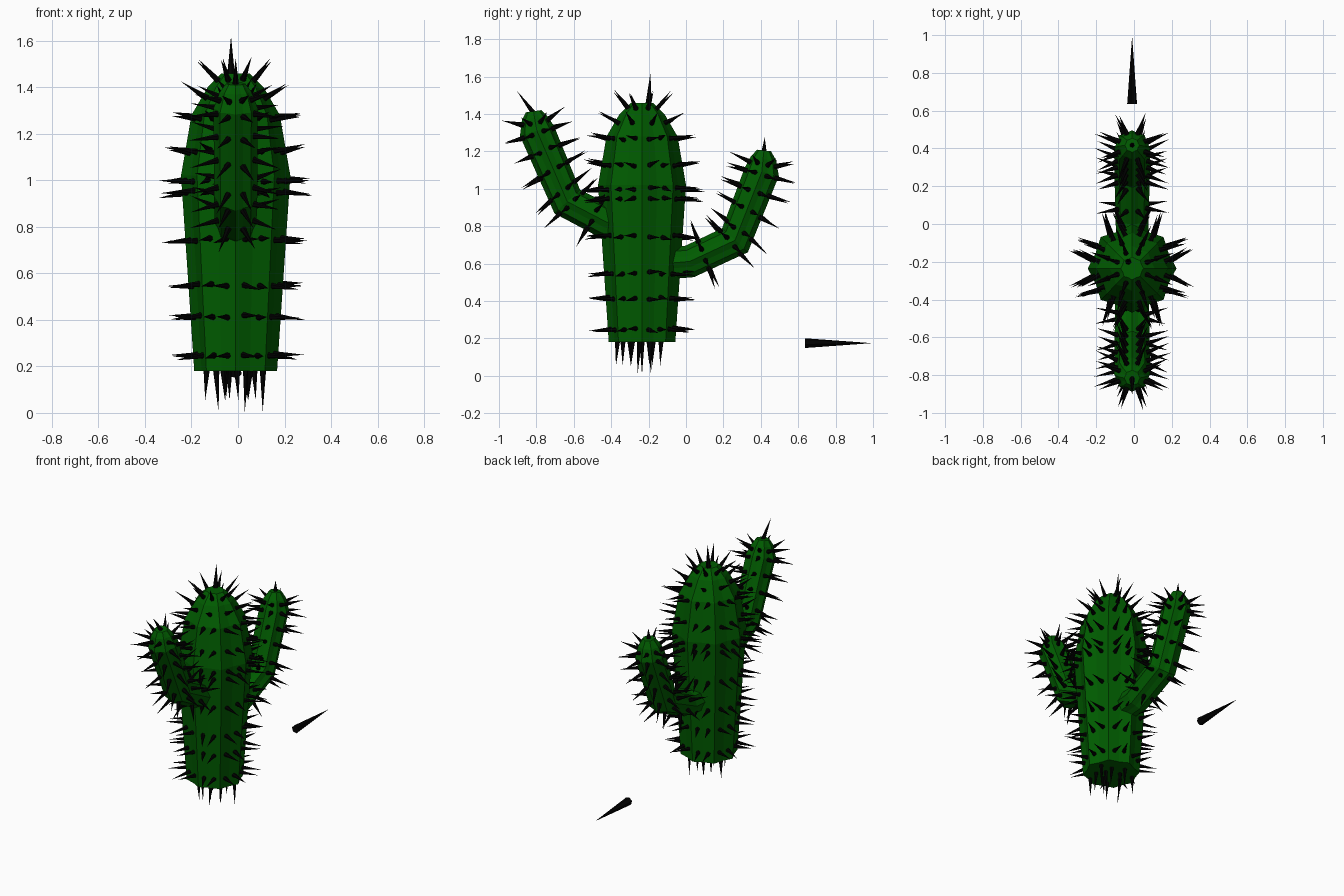
import bpy, bmesh, random
from math import cos, sin, radians
from mathutils import Vector

if "Cube" in bpy.data.objects:
    bpy.data.objects.remove(bpy.data.objects["Cube"])

random.seed(4)
RIBS = 8
GROOVE = 0.89   # valley radius relative to ridge radius
CX = -0.01


def material(name, rgb):
    m = bpy.data.materials.new(name)
    m.diffuse_color = (*rgb, 1)
    m.use_nodes = True
    m.node_tree.nodes["Principled BSDF"].inputs["Base Color"].default_value = m.diffuse_color
    return m


green = material("cactus_green", (0.0, 0.105, 0.0))
black = material("spine_black", (0.0, 0.0, 0.0))


def finish(bm, name, mat):
    bmesh.ops.recalc_face_normals(bm, faces=bm.faces)
    me = bpy.data.meshes.new(name)
    bm.to_mesh(me)
    bm.free()
    me.materials.append(mat)
    ob = bpy.data.objects.new(name, me)
    bpy.context.collection.objects.link(ob)
    return ob


def frames(path):
    """path of (y, z, radius) -> list of (centre, in-plane normal, radius)"""
    pts = [Vector((CX, y, z)) for y, z, r in path]
    out = []
    for i, p in enumerate(pts):
        t = Vector()
        if i > 0:
            t += (p - pts[i - 1]).normalized()
        if i < len(pts) - 1:
            t += (pts[i + 1] - p).normalized()
        t.normalize()
        out.append((p, Vector((0, t.z, -t.y)), path[i][2]))
    return out


def around(n, angle):
    return Vector((cos(angle), 0, 0)) + n * sin(angle)


def tube(name, path):
    """ribbed, faceted tube with flat ends"""
    bm = bmesh.new()
    count = 2 * RIBS
    rings = [[bm.verts.new(p + around(n, radians(360 / count * k)) * r
                           * (GROOVE if k % 2 else 1)) for k in range(count)]
             for p, n, r in frames(path)]
    for lo, hi in zip(rings, rings[1:]):
        for k in range(count):
            j = (k + 1) % count
            bm.faces.new((lo[k], lo[j], hi[j], hi[k]))
    bm.faces.new(rings[0][::-1])
    bm.faces.new(rings[-1])
    return finish(bm, name, green)


def spine(bm, base, direction, length, radius):
    d = direction.normalized()
    u = d.orthogonal().normalized()
    v = d.cross(u)
    ring = [bm.verts.new(base + (u * cos(a) + v * sin(a)) * radius)
            for a in (radians(60 * k) for k in range(6))]
    tip = bm.verts.new(base + d * length)
    bm.faces.new(ring[::-1])
    for k in range(6):
        bm.faces.new((ring[k], ring[(k + 1) % 6], tip))


def jitter(s):
    return Vector([random.uniform(-s, s) for _ in range(3)])


def spine_rows(bm, path, rows, offsets, length):
    """rows of (segment, fraction); offsets = angles from each valley"""
    fr = frames(path)
    for seg, f in rows:
        (p0, n0, r0), (p1, n1, r1) = fr[seg], fr[seg + 1]
        c, n, r = p0.lerp(p1, f), n0.lerp(n1, f).normalized(), r0 + (r1 - r0) * f
        axis = p1 - p0
        rise = axis.length
        axis.normalize()
        for k in range(RIBS):
            for off in offsets:
                mid = 22.5 + 45 * k
                base = c + around(n, radians(mid + off)) * r * 0.925
                lean = 5 if off < 0 else -5
                out = around(n, radians(mid + lean if off else mid))
                d = (out * rise - axis * (r1 - r0)).normalized()
                base += axis * random.uniform(-0.006, 0.006)
                tilt = jitter(0.1)
                spine(bm, base - d * 0.004, d + tilt,
                      length * random.uniform(0.9, 1.1), 0.014)


# trunk and two bent arms: (y, z, radius)
trunk = [(-0.235, 0.18, 0.178), (-0.235, 1.02, 0.235), (-0.235, 1.28, 0.19),
         (-0.235, 1.40, 0.12), (-0.235, 1.46, 0.06)]
low_arm = [(-0.12, 0.60, 0.085), (0.02, 0.612, 0.087), (0.262, 0.725, 0.094),
           (0.405, 1.09, 0.094), (0.412, 1.16, 0.07), (0.417, 1.205, 0.038)]
high_arm = [(-0.32, 0.785, 0.088), (-0.43, 0.825, 0.09), (-0.635, 0.932, 0.093),
            (-0.797, 1.31, 0.095), (-0.81, 1.38, 0.068), (-0.815, 1.415, 0.042)]
tube("trunk", trunk)
tube("low_arm", low_arm)
tube("high_arm", high_arm)

# spines on trunk
bm = bmesh.new()
rows = [(0, (z - 0.18) / 0.84) for z in (0.25, 0.415, 0.55, 0.745, 0.95, 1.0)]
spine_rows(bm, trunk, rows + [(1, 0.4), (1, 0.95)], (-11, 11), 0.13)
spine_rows(bm, trunk, [(2, 0.6), (3, 0.5)], (0,), 0.13)
spine(bm, Vector((-0.03, -0.2, 1.455)), Vector((0, 0.06, 1)), 0.165, 0.017)
for k in range(11):
    a = k * 2.4
    r = 0.045 + 0.01 * k
    spine(bm, Vector((CX + r * cos(a), -0.235 + r * sin(a), 0.185)),
          Vector((0, 0, -1)) + jitter(0.06), 0.18 if k % 4 == 0 else 0.13, 0.014)
finish(bm, "trunk_spines", black)

# spines on arms
for name, path, tip in (("low_arm_spines", low_arm, Vector((0, 0.05, 1))),
                        ("high_arm_spines", high_arm, Vector((0, -0.6, 0.8)))):
    bm = bmesh.new()
    spine_rows(bm, path, [(1, 0.3), (1, 0.9), (2, 0.15), (2, 0.45),
                          (2, 0.72), (2, 0.97), (3, 0.6)], (0,), 0.125)
    y, z, r = path[-1]
    spine(bm, Vector((CX, y, z - 0.01)), tip, 0.15 if tip.y < 0 else 0.08, 0.015)
    finish(bm, name, black)

# single large spine lying apart from the plant
bm = bmesh.new()
spine(bm, Vector((CX, 0.635, 0.175)), Vector((0, 1, 0)), 0.36, 0.027)
finish(bm, "loose_spine", black)
